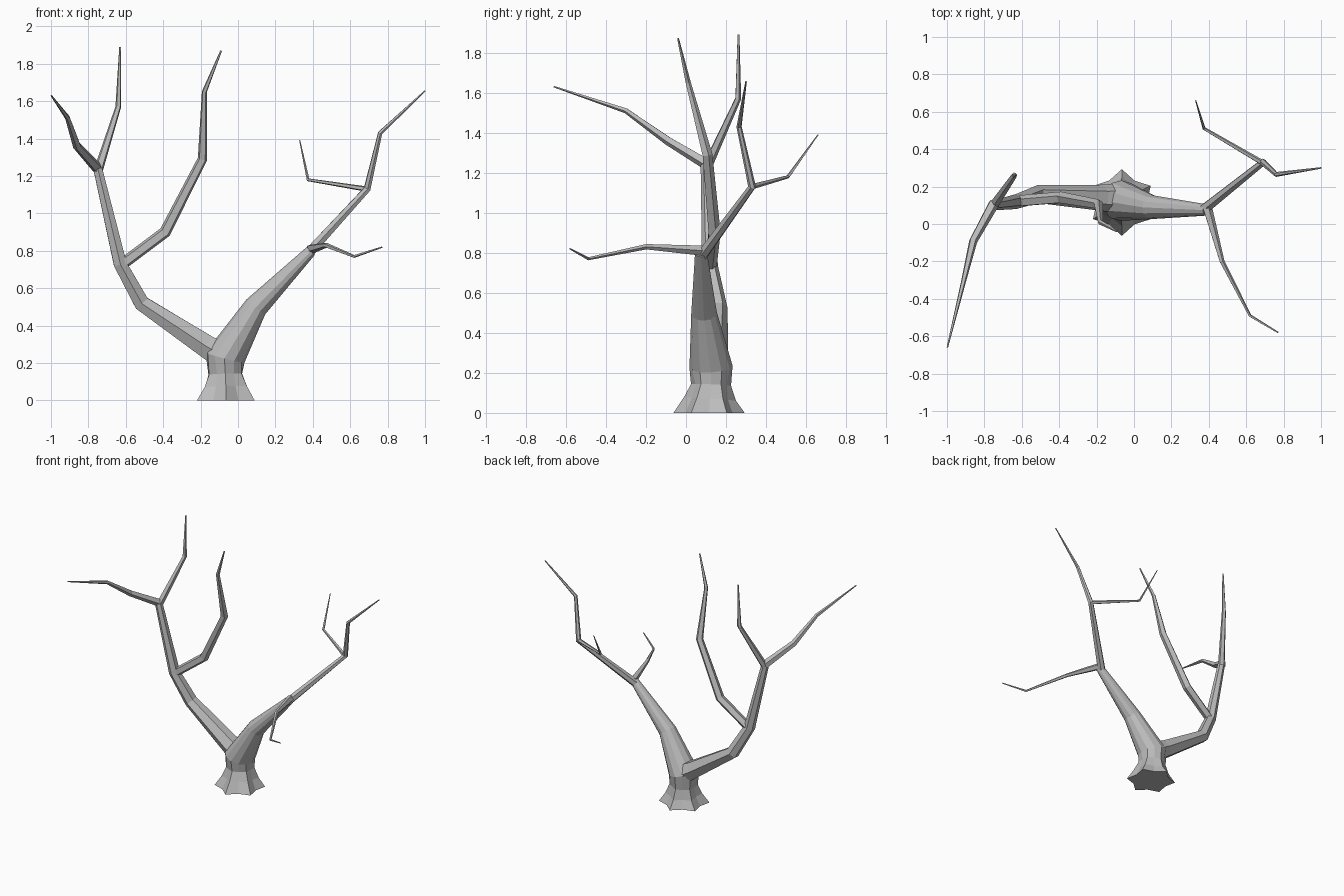
import bpy
import bmesh
from math import cos, sin, tau
from mathutils import Vector

cube = bpy.data.objects.get("Cube")
if cube:
    bpy.data.objects.remove(cube, do_unlink=True)


def make_material(name, color):
    mat = bpy.data.materials.new(name)
    mat.use_nodes = True
    mat.diffuse_color = color
    mat.node_tree.nodes["Principled BSDF"].inputs["Base Color"].default_value = color
    return mat


bark = make_material("grey bark", (0.5, 0.5, 0.5, 1))


def ring_normals(points):
    """Average the directions of the neighbouring segments at every point."""
    steps = [(b - a).normalized() for a, b in zip(points, points[1:])]
    inner = [(a + b).normalized() for a, b in zip(steps, steps[1:])]
    return [steps[0]] + inner + [steps[-1]]


def branch(name, path, sides=5, lobes=(), level_start=False):
    """Faceted tapering tube through (x, y, z, radius) stations.
    lobes pushes every second corner of the first rings in, as root grooves."""
    points = [Vector(station[:3]) for station in path]
    normals = ring_normals(points)
    if level_start:
        normals[0] = Vector((0, 0, 1))
    across = Vector((0, 1, 0))
    if abs(normals[0].y) > 0.8:
        across = Vector((1, 0, 0))

    bm = bmesh.new()
    rings = []
    for index, (point, normal) in enumerate(zip(points, normals)):
        # carry the ring orientation along the path without twisting
        across = (across - normal * across.dot(normal)).normalized()
        side = normal.cross(across)
        groove = lobes[index] if index < len(lobes) else 1
        ring = []
        for corner in range(sides):
            angle = tau * corner / sides
            radius = path[index][3] * (groove if corner % 2 else 1)
            offset = (across * cos(angle) + side * sin(angle)) * radius
            ring.append(bm.verts.new(point + offset))
        rings.append(ring)

    for low, high in zip(rings, rings[1:]):
        for i in range(sides):
            j = (i + 1) % sides
            bm.faces.new((low[i], low[j], high[j], high[i]))
    bm.faces.new(rings[0][::-1])
    bm.faces.new(rings[-1])

    mesh = bpy.data.meshes.new(name)
    bm.to_mesh(mesh)
    bm.free()
    mesh.materials.append(bark)
    obj = bpy.data.objects.new(name, mesh)
    bpy.context.collection.objects.link(obj)
    return obj


# Trunk with flared roots, running on into the lower left limb
branch("trunk", [
    (-0.065, 0.115, 0, 0.178),
    (-0.065, 0.12, 0.07, 0.13),
    (-0.068, 0.125, 0.14, 0.1),
    (-0.07, 0.125, 0.23, 0.108),
    (0.095, 0.09, 0.5, 0.064),
    (0.39, 0.075, 0.8, 0.03),
], sides=12, lobes=(0.76, 0.8, 0.9), level_start=True)

# Left side of the crown
branch("left_limb", [
    (0.37, 0.075, 0.78, 0.03),
    (0.69, 0.33, 1.13, 0.02),
    (0.76, 0.265, 1.43, 0.013),
    (1, 0.3, 1.655, 0.004),
], sides=6)
branch("left_back_twig", [
    (0.69, 0.325, 1.13, 0.015),
    (0.375, 0.51, 1.18, 0.009),
    (0.33, 0.66, 1.39, 0.003),
])
branch("left_front_twig", [
    (0.39, 0.09, 0.81, 0.027),
    (0.47, -0.2, 0.83, 0.014),
    (0.62, -0.49, 0.77, 0.008),
    (0.77, -0.58, 0.82, 0.004),
])

# Right side of the crown
branch("right_limb", [
    (-0.05, 0.135, 0.22, 0.085),
    (-0.17, 0.14, 0.29, 0.07),
    (-0.515, 0.16, 0.52, 0.048),
    (-0.63, 0.12, 0.73, 0.04),
    (-0.75, 0.1, 1.24, 0.027),
], sides=6)
branch("right_inner_branch", [
    (-0.63, 0.12, 0.72, 0.032),
    (-0.39, 0.14, 0.9, 0.033),
    (-0.19, 0.105, 1.29, 0.027),
    (-0.18, 0.01, 1.65, 0.014),
    (-0.09, -0.04, 1.87, 0.005),
])
branch("right_upright_branch", [
    (-0.75, 0.1, 1.22, 0.026),
    (-0.64, 0.26, 1.57, 0.016),
    (-0.63, 0.262, 1.89, 0.005),
])
branch("right_front_branch", [
    (-0.75, 0.11, 1.24, 0.03),
    (-0.86, -0.09, 1.36, 0.023),
    (-0.91, -0.3, 1.51, 0.014),
    (-0.998, -0.66, 1.63, 0.004),
])
